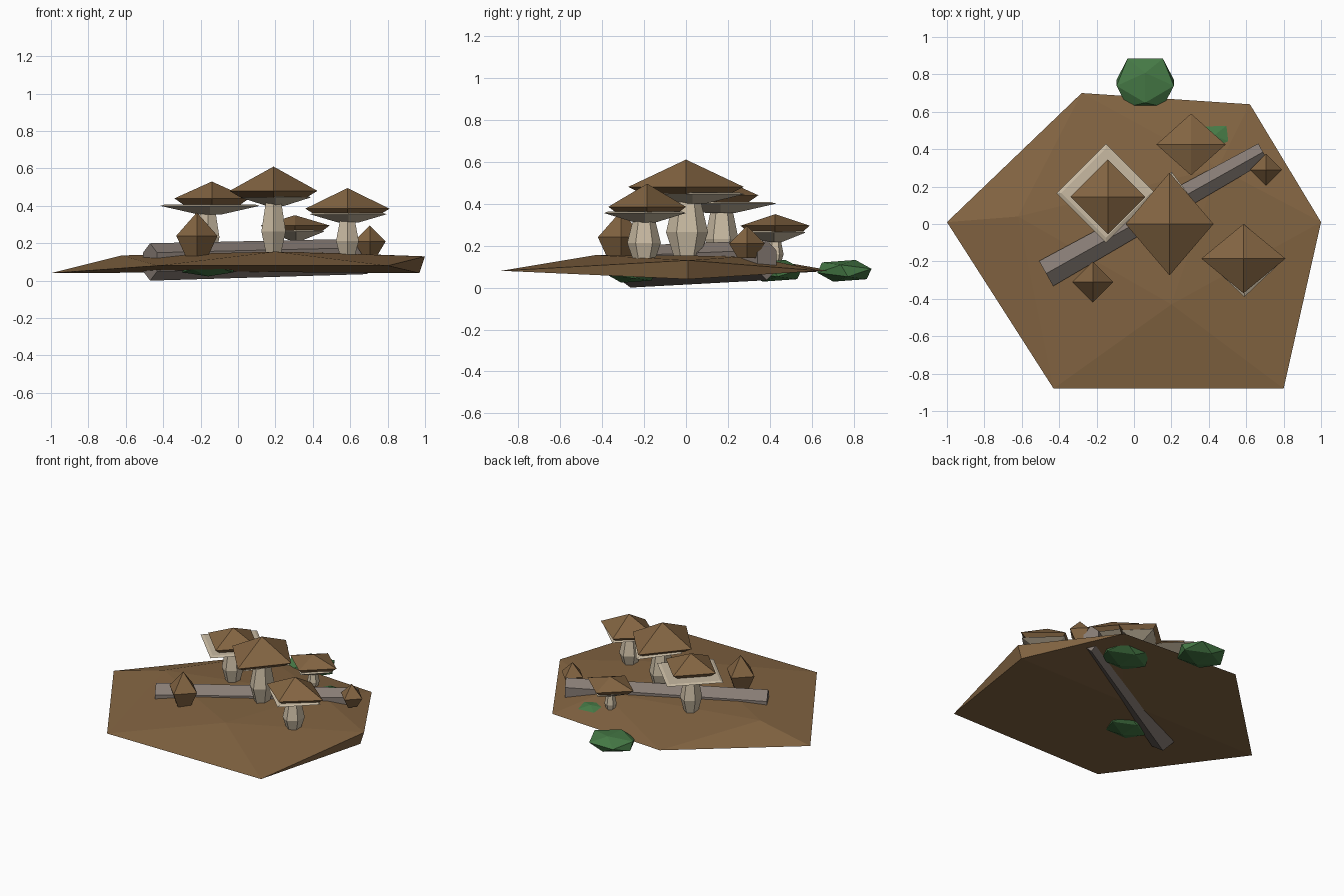
import bpy, bmesh, math
from mathutils import Vector, Matrix

cube = bpy.data.objects.get("Cube")
if cube:
    bpy.data.objects.remove(cube, do_unlink=True)


def material(name, rgb):
    m = bpy.data.materials.new(name)
    m.use_nodes = True
    m.diffuse_color = (*rgb, 1)
    bsdf = next(n for n in m.node_tree.nodes if n.type == 'BSDF_PRINCIPLED')
    bsdf.inputs["Base Color"].default_value = (*rgb, 1)
    return m


BROWN = material("earth brown", (0.23, 0.13, 0.055))
CREAM = material("cream", (0.58, 0.49, 0.36))
GREY = material("bark grey", (0.24, 0.20, 0.175))
GREEN = material("moss green", (0.06, 0.19, 0.06))


def finish(bm, name, mat):
    bmesh.ops.remove_doubles(bm, verts=bm.verts, dist=0.0005)
    bmesh.ops.recalc_face_normals(bm, faces=bm.faces)
    mesh = bpy.data.meshes.new(name)
    bm.to_mesh(mesh)
    bm.free()
    mesh.materials.append(mat)
    obj = bpy.data.objects.new(name, mesh)
    bpy.context.collection.objects.link(obj)
    return obj


def stack(name, mat, centre, rings, sides=4, turn=0.0):
    """Flat-sided solid from rings of (z, x radius, y radius)."""
    bm = bmesh.new()
    loops = []
    for z, rx, ry in rings:
        loop = []
        for i in range(sides):
            a = math.tau * i / sides + turn
            loop.append(bm.verts.new((centre[0] + rx * math.cos(a),
                                      centre[1] + ry * math.sin(a), z)))
        loops.append(loop)
    for low, high in zip(loops, loops[1:]):
        for i in range(sides):
            j = (i + 1) % sides
            bm.faces.new((low[i], low[j], high[j], high[i]))
    bm.faces.new(loops[0][::-1])
    bm.faces.new(loops[-1])
    return finish(bm, name, mat)


# Ground slab: irregular six-cornered rim, low faceted crown, shallow underside
def ground():
    bm = bmesh.new()
    rim = [bm.verts.new(p) for p in (
        (-1, 0.01, 0.04), (-0.43, -0.88, 0.08), (0.8, -0.88, 0.08),
        (1, 0.01, 0.13), (0.62, 0.64, 0.08), (-0.28, 0.7, 0.08))]
    left, front, back = [bm.verts.new(p) for p in (
        (-0.62, 0.04, 0.135), (0.2, -0.43, 0.155), (0.45, 0.3, 0.15))]
    edge = bm.verts.new((0.97, 0.01, 0.04))
    base = bm.verts.new((0.1, 0, 0.047))
    crown = [(0, 1, left), (1, front, left), (1, 2, front), (2, 3, front),
             (3, back, front), (3, 4, back), (4, 5, back), (5, left, back),
             (5, 0, left), (left, front, back)]
    under = [(0, 1, base), (1, 2, base), (2, edge, base), (edge, 4, base),
             (4, 5, base), (5, 0, base), (2, 3, edge), (3, 4, edge)]
    for tri in crown + under:
        bm.faces.new([rim[v] if isinstance(v, int) else v for v in tri])
    finish(bm, "ground", BROWN)


ground()


# Fallen log: tapered hexagonal beam, ridge upward
def log(start, end):
    bm = bmesh.new()
    a, b = Vector(start[0]), Vector(end[0])
    side = (b - a).cross(Vector((0, 0, 1))).normalized()
    ends = []
    for centre, wide, tall in ((a, *start[1:]), (b, *end[1:])):
        ends.append([bm.verts.new(
            centre + side * wide * math.sin(math.tau * i / 6) / math.sin(math.tau / 6)
            + Vector((0, 0, tall * math.cos(math.tau * i / 6)))) for i in range(6)])
    for i in range(6):
        j = (i + 1) % 6
        bm.faces.new((ends[0][i], ends[0][j], ends[1][j], ends[1][i]))
    for loop in ends:
        bm.faces.new(loop)
    finish(bm, "fallen_log", GREY)


log(((-0.47, -0.265, 0.1), 0.077, 0.1), ((0.69, 0.385, 0.13), 0.052, 0.095))


# Mushrooms: waisted stem, thin gill plate, four-sided cap
def mushroom(name, cap, cap_r, apex, rim, gill, gill_r, gill_z, stem, stem_r, foot):
    rx, ry = cap_r
    stack(name + "_cap", BROWN, cap, [
        (rim - 0.035, rx * 0.75, ry * 0.75), (rim, rx, ry), (apex, 0, 0)])
    gx, gy = gill_r
    stack(name + "_gills", CREAM, gill, [
        (gill_z - 0.045, gx * 0.25, gy * 0.25), (gill_z, gx, gy),
        (gill_z + 0.008, gx * 0.9, gy * 0.9)])
    sx, sy = stem_r
    top = gill_z - 0.03
    belly = foot + (top - foot) * 0.45
    stack(name + "_stem", CREAM, stem, [
        (foot, sx * 0.6, sy * 0.6), (belly, sx, sy), (top, sx * 0.65, sy * 0.65)],
        sides=6, turn=math.pi / 6)


mushroom("large_mushroom", (0.19, 0), (0.235, 0.275), 0.61, 0.48,
         (0.2, 0.03), (0.19, 0.25), 0.445, (0.19, 0.005), (0.075, 0.1), 0.14)
mushroom("left_mushroom", (-0.14, 0.145), (0.2, 0.2), 0.53, 0.44,
         (-0.15, 0.165), (0.265, 0.265), 0.4, (-0.16, 0.17), (0.07, 0.08), 0.12)
mushroom("front_mushroom", (0.585, -0.185), (0.225, 0.185), 0.495, 0.385,
         (0.59, -0.195), (0.205, 0.195), 0.355, (0.585, -0.2), (0.07, 0.08), 0.12)
mushroom("back_mushroom", (0.305, 0.425), (0.185, 0.165), 0.35, 0.295,
         (0.31, 0.42), (0.15, 0.15), 0.262, (0.305, 0.425), (0.04, 0.04), 0.1)

# Young closed mushrooms
for name, centre, r, foot, middle, tip in (
        ("front_bud", (-0.22, -0.31), 0.11, 0.12, 0.24, 0.365),
        ("right_bud", (0.705, 0.29), 0.085, 0.14, 0.21, 0.295)):
    stack(name, BROWN, centre,
          [(foot, r * 0.5, r * 0.5), (middle, r, r), (tip, 0, 0)])

# Faceted moss clumps, two of them mostly sunk into the ground
for name, centre, size in (
        ("back_moss", (0.06, 0.755, 0.08), (0.18, 0.155, 0.055)),
        ("sunken_moss", (0.43, 0.42, 0.08), (0.19, 0.16, 0.055)),
        ("front_moss", (-0.16, -0.26, 0.07), (0.16, 0.14, 0.05))):
    bm = bmesh.new()
    bmesh.ops.create_icosphere(bm, subdivisions=1, radius=1)
    bm.transform(Matrix.Translation(centre) @ Matrix.Diagonal((*size, 1))
                 @ Matrix.Rotation(math.radians(-20), 4, 'X')
                 @ Matrix.Rotation(math.radians(-90), 4, 'Z'))
    finish(bm, name, GREEN)
